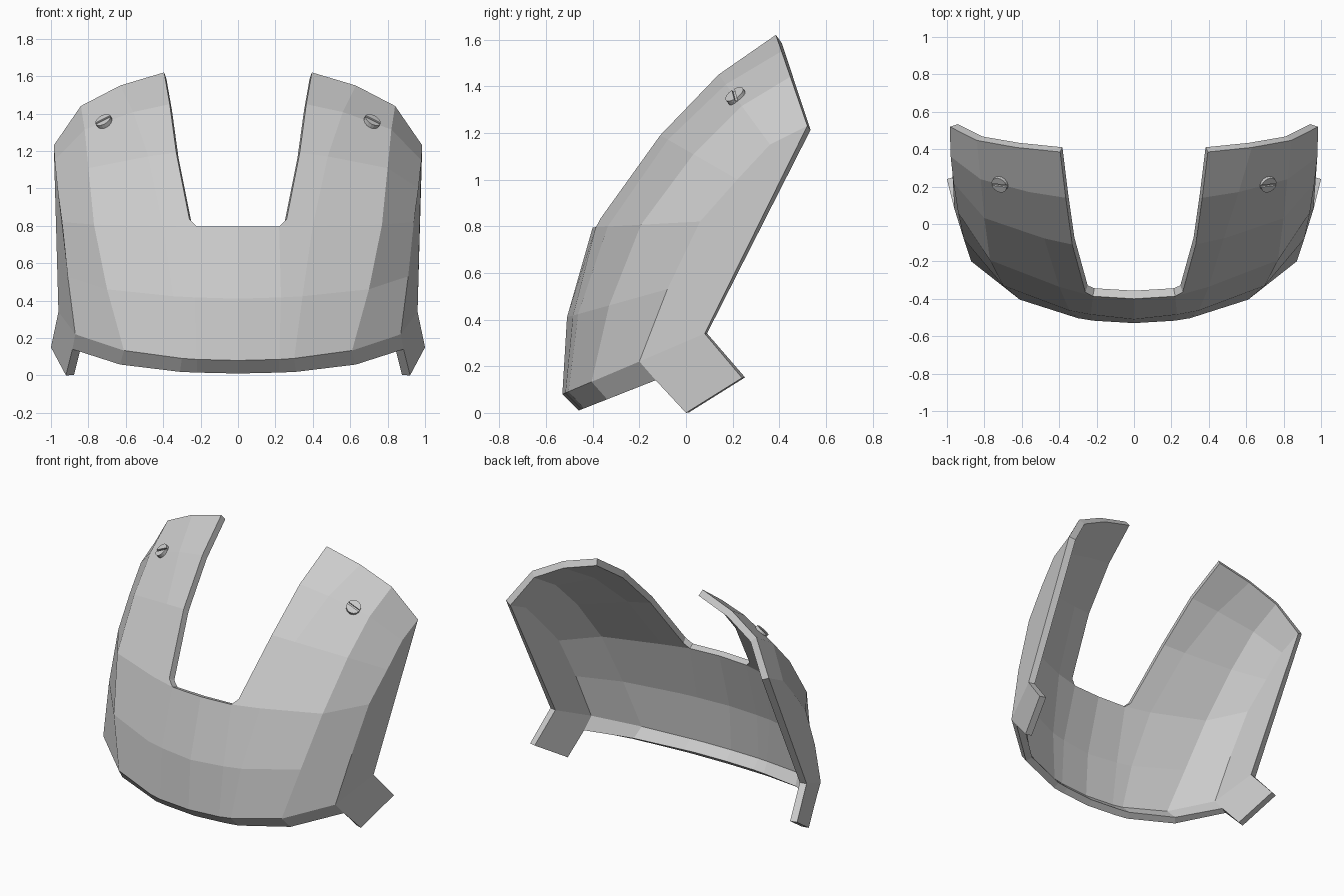
import bpy, bmesh, math
from mathutils import Vector
from mathutils.bvhtree import BVHTree

if "Cube" in bpy.data.objects:
    bpy.data.objects.remove(bpy.data.objects["Cube"])

mat = bpy.data.materials.new("plain grey")
mat.diffuse_color = (0.6, 0.6, 0.6, 1)
mat.use_nodes = True
mat.node_tree.nodes["Principled BSDF"].inputs["Base Color"].default_value = mat.diffuse_color

# Shell rows, bottom to top: front (y, z), rear (y, z),
# x of notch column / column 1 / column 2 / side column, and their depth fractions
ROWS = [
    ((-.46, .01), (-.13, .14), (.22, .31, .63, .885), (.04, .07, .37, 1)),
    ((-.53, .08), (-.20, .22), (.22, .30, .61, .87), (.04, .08, .38, 1)),
    ((-.51, .41), (-.08, .53), (.23, .345, .70, .91), (.06, .11, .42, 1)),
    ((-.40, .795), (.06, .82), (.22, .40, .77, .94), (.03, .14, .45, 1)),
    ((-.11, 1.19), (.22, 1.00), (.33, .48, .80, .965), (0, .10, .43, 1)),
    ((.14, 1.45), (.36, 1.15), (.365, .56, .82, .98), (0, .14, .45, 1)),
    ((.385, 1.62), (.52, 1.23), (.395, .63, .84, .985), (0, .18, .46, 1)),
]

# Right half of the shell
bm = bmesh.new()
grid = []
for r, (f, b, xs, ts) in enumerate(ROWS):
    row = [bm.verts.new((0, *f)) if r < 4 else None]
    for x, t in zip(xs, ts):
        row.append(bm.verts.new((x, f[0] + (b[0] - f[0]) * t, f[1] + (b[1] - f[1]) * t)))
    grid.append(row)
corner = bm.verts.new((.26, -.365, .835))
for r in range(6):
    for c in range(4):
        if c == 0 and r >= 3:
            continue
        face = [grid[r][c], grid[r][c + 1], grid[r + 1][c + 1], grid[r + 1][c]]
        if r == 3 and c == 1:
            face.append(corner)
        bm.faces.new(face)

# Side panel and lower tab
back = bm.verts.new((.96, .08, .34))
low = bm.verts.new((.92, 0, 0))
tip = bm.verts.new((1.0, .24, .15))
bm.faces.new([grid[1][4], back] + [grid[r][4] for r in range(6, 1, -1)])
bm.faces.new([grid[1][4], grid[0][4], low, tip, back])
bm.normal_update()
tree = BVHTree.FromBMesh(bm)

me = bpy.data.meshes.new("shell")
bm.to_mesh(me)
bm.free()
me.materials.append(mat)
shell = bpy.data.objects.new("shell", me)
bpy.context.collection.objects.link(shell)
m = shell.modifiers.new("mirror", 'MIRROR')
m.use_clip = True
s = shell.modifiers.new("thickness", 'SOLIDIFY')
s.thickness = .045
s.offset = -1
s.use_even_offset = True

# Slotted screw heads: two half discs with a slot between, on a thin base
hit, n, _, _ = tree.ray_cast(Vector((.715, -2, 1.355)), Vector((0, 1, 0)))
u = Vector((1, 0, -.3))
u = (u - n * u.dot(n)).normalized()
v = n.cross(u)
R, GAP, N = .045, .006, 8
bm = bmesh.new()


def prism(pts, h0, h1):
    lo = [bm.verts.new(hit + u * a + v * b + n * h0) for a, b in pts]
    hi = [bm.verts.new(hit + u * a + v * b + n * h1) for a, b in pts]
    bm.faces.new(hi)
    bm.faces.new(lo[::-1])
    for i in range(len(pts)):
        j = (i + 1) % len(pts)
        bm.faces.new([lo[i], lo[j], hi[j], hi[i]])


a0 = math.asin(GAP / R)
arc = [a0 + (math.pi - 2 * a0) * i / N for i in range(N + 1)]
half = [(R * math.cos(a), R * math.sin(a)) for a in arc]
prism(half, -.01, .016)
prism([(-a, -b) for a, b in half], -.01, .016)
prism([(R * math.cos(math.tau * i / 16), R * math.sin(math.tau * i / 16)) for i in range(16)], -.01, .005)
bmesh.ops.recalc_face_normals(bm, faces=bm.faces)
me = bpy.data.meshes.new("screw_heads")
bm.to_mesh(me)
bm.free()
me.materials.append(mat)
screws = bpy.data.objects.new("screw_heads", me)
bpy.context.collection.objects.link(screws)
screws.modifiers.new("mirror", 'MIRROR')
